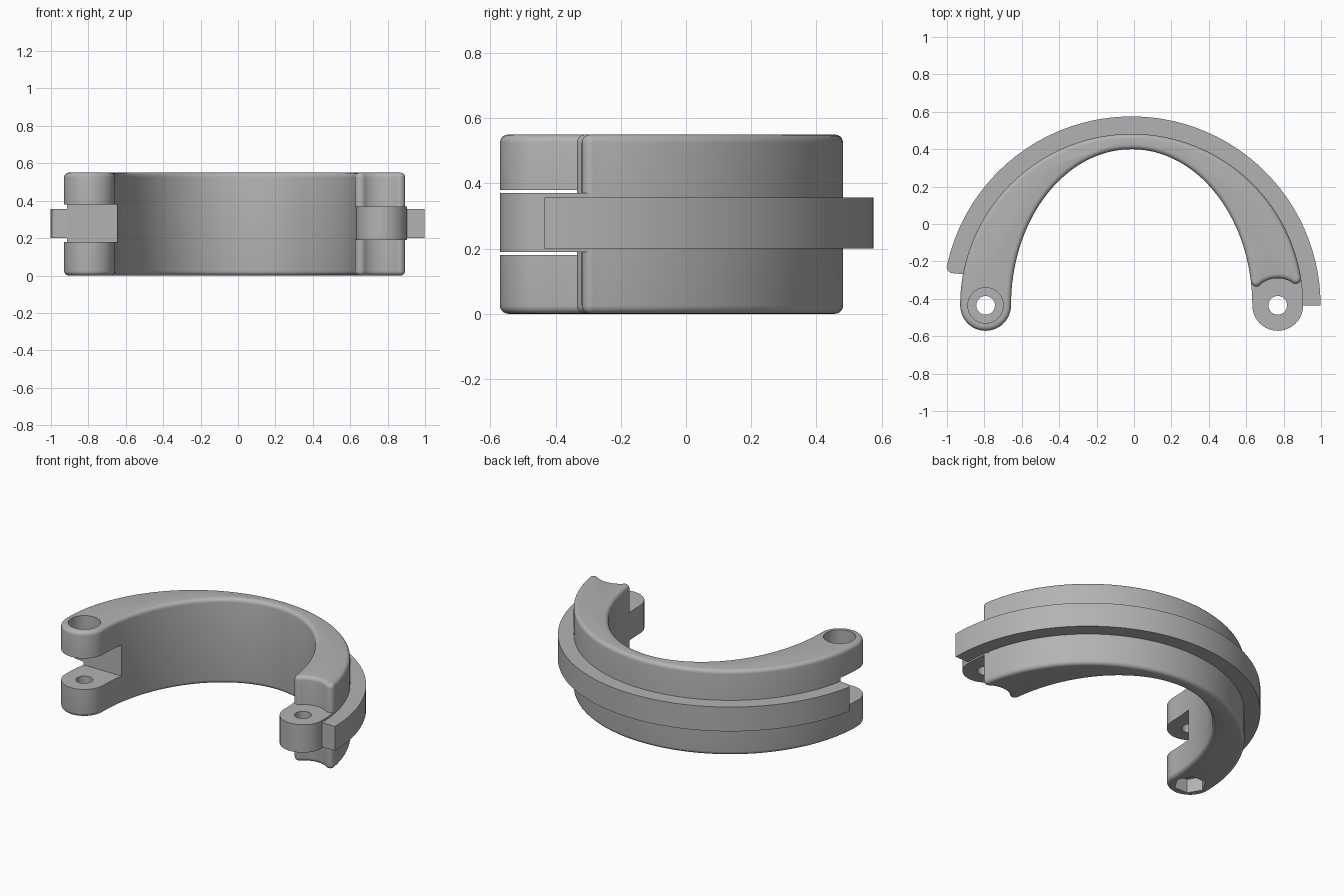
import bpy, bmesh, math

if "Cube" in bpy.data.objects:
    bpy.data.objects.remove(bpy.data.objects["Cube"])

CX, CY = -0.0125, -0.435          # shared centre of the arcs
R_BODY, R_RIM = 0.917, 1.01       # outer radii of body and rim
IN_A, IN_B = 0.645, 0.835         # half axes of the inner ellipse
OFF = (R_BODY + IN_A) / 2         # hinge distance from the centre
R_END = (R_BODY - IN_A) / 2       # rounded hinge end radius
LX, RX = CX - OFF, CX + OFF       # left and right hinge x
HEIGHT = 0.55

grey = bpy.data.materials.new("plain grey")
grey.diffuse_color = (0.45, 0.45, 0.45, 1)
grey.use_nodes = True
grey.node_tree.nodes["Principled BSDF"].inputs["Base Color"].default_value = grey.diffuse_color


def arc(cx, cy, rx, ry, start, end, n):
    """Points on an elliptical arc, angles in degrees."""
    out = []
    for i in range(n + 1):
        t = math.radians(start + (end - start) * i / n)
        out.append((cx + rx * math.cos(t), cy + ry * math.sin(t)))
    return out


def prism(name, pts, z0, z1, round_edge=0):
    """Extrude a closed outline, optionally rounding top and bottom edges."""
    bm = bmesh.new()
    face = bm.faces.new([bm.verts.new((x, y, z0)) for x, y in pts])
    res = bmesh.ops.extrude_face_region(bm, geom=[face])
    for v in res["geom"]:
        if isinstance(v, bmesh.types.BMVert):
            v.co.z = z1
    bmesh.ops.recalc_face_normals(bm, faces=bm.faces)
    if round_edge:
        rims = [e for e in bm.edges if abs(e.verts[0].co.z - e.verts[1].co.z) < 1e-6]
        bmesh.ops.bevel(bm, geom=rims, offset=round_edge, segments=5, profile=0.5,
                        affect='EDGES', clamp_overlap=False)
    me = bpy.data.meshes.new(name)
    bm.to_mesh(me)
    bm.free()
    me.materials.append(grey)
    ob = bpy.data.objects.new(name, me)
    bpy.context.collection.objects.link(ob)
    return ob


def activate(ob):
    bpy.ops.object.select_all(action='DESELECT')
    ob.select_set(True)
    bpy.context.view_layer.objects.active = ob


def cut(ob, pts, z0, z1):
    """Subtract an extruded outline from an object."""
    cutter = prism("cutter", pts, z0, z1)
    cutter.hide_render = True
    mod = ob.modifiers.new("cut", 'BOOLEAN')
    mod.operation, mod.solver, mod.object = 'DIFFERENCE', 'EXACT', cutter
    activate(ob)
    bpy.ops.object.modifier_apply(modifier=mod.name)
    bpy.data.objects.remove(cutter)


def circle(x, r, n=32, start=0):
    return arc(x, CY, r, r, start, start + 360, n)[:-1]


# Crescent body: outer arc, round hinge end, inner ellipse, hollowed right end
body_pts = arc(CX, CY, R_BODY, R_BODY, 9.5, 180, 72)
body_pts += arc(LX, CY, R_END, R_END, 180, 360, 24)[1:]
body_pts += arc(CX, CY, IN_A, IN_B, 180, 9.5, 64)[1:]
body_pts += arc(0.655, -0.305, 0.03, 0.03, -176, -48.5, 8)
body_pts += arc(RX, CY, 0.145, 0.145, 131.5, 57, 12)[1:-1]
body_pts += arc(0.864, -0.29, 0.03, 0.03, -123, 0, 8)
body = prism("clamp_body", body_pts, 0, HEIGHT, 0.025)

# Hinge slot, pin hole, bolt head recess and hexagonal nut recess
cut(body, [(-1.1, -0.7), (-0.5, -0.7), (-0.5, -0.27), (-1.1, -0.27)], 0.18, 0.38)
cut(body, circle(LX, 0.05), -0.1, 0.7)
cut(body, circle(LX, 0.095), 0.46, 0.7)
cut(body, circle(LX, 0.095, 6), -0.1, 0.09)

# Single hinge tongue on the right end
tongue_pts = arc(CX, CY, R_BODY, R_BODY, 10.5, 0, 6)
tongue_pts += arc(RX, CY, R_END, R_END, 0, -180, 24)[1:]
tongue_pts += arc(CX, CY, IN_A, IN_B, 0, 11.5, 6)[1:]
tongue = prism("hinge_tongue", tongue_pts, 0.19, 0.37)
cut(tongue, circle(RX, 0.05), -0.1, 0.7)

# Raised rim around the outside, with a clipped left tip
rim_pts = arc(CX, CY, R_RIM, R_RIM, 0, 168.3, 80)
rim_pts += [(-0.995, -0.25), (-0.978, -0.262), (-0.90, -0.27)]
rim_pts += arc(CX, CY, 0.90, 0.90, 169, 0, 80)
rim = prism("outer_rim", rim_pts, 0.20, 0.357)

for ob in (body, tongue, rim):
    activate(ob)
    bpy.ops.object.shade_smooth_by_angle(angle=math.radians(30))
